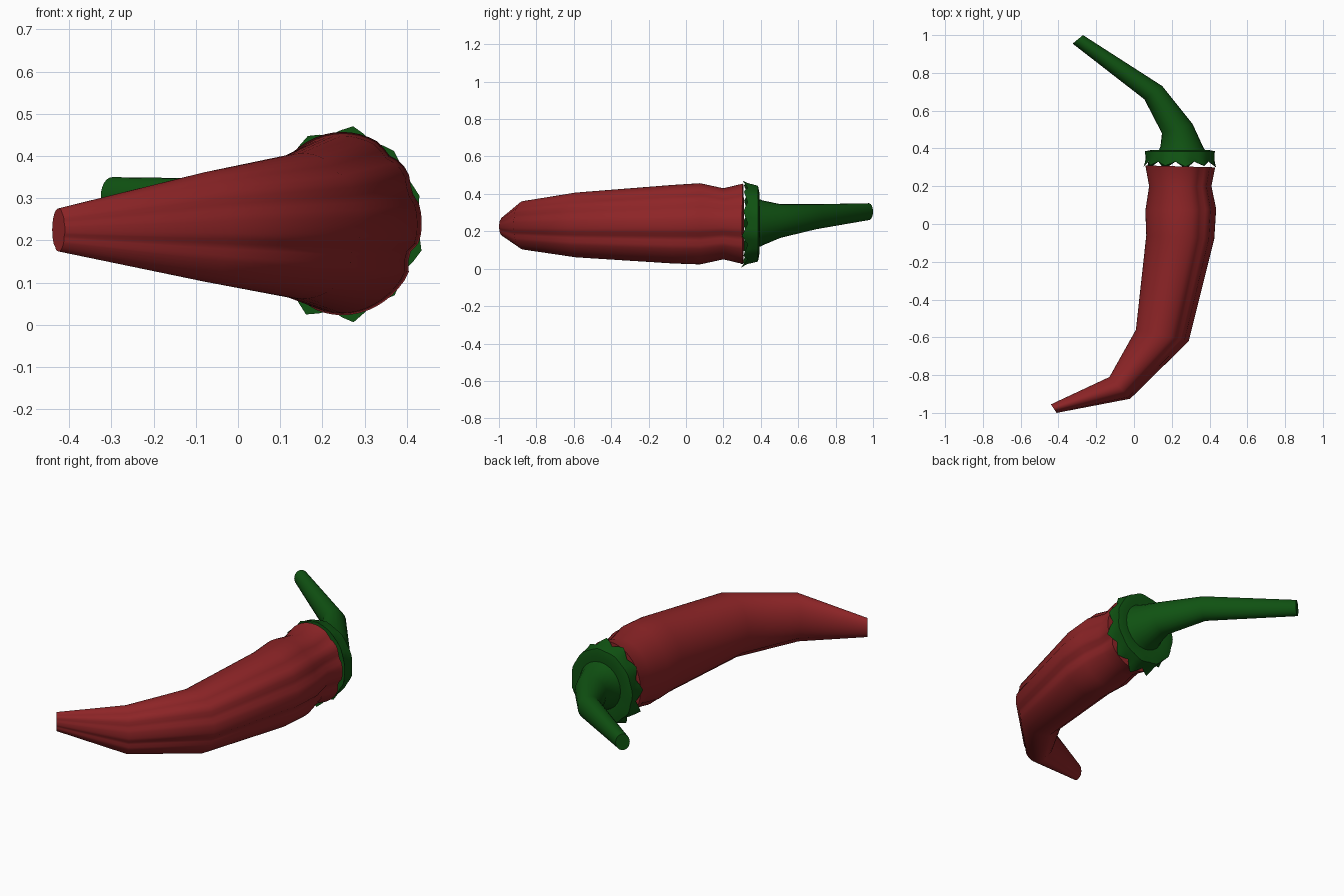
import bpy, bmesh, math, random
from mathutils import Vector

random.seed(4)
cube = bpy.data.objects.get("Cube")
if cube:
    bpy.data.objects.remove(cube, do_unlink=True)


def material(name, color):
    m = bpy.data.materials.new(name)
    m.use_nodes = True
    m.diffuse_color = (*color, 1)
    m.node_tree.nodes["Principled BSDF"].inputs["Base Color"].default_value = (*color, 1)
    return m


red = material("pepper red", (0.27, 0.018, 0.02))
green = material("stem green", (0.005, 0.085, 0.006))


def loft(name, rings, mat, sides, shape=lambda a, i: (1, 0), angle=40):
    """Skin elliptical rings: (left x, left y, right x, right y, centre z, half height)."""
    bm = bmesh.new()
    loops = []
    for i, (lx, ly, rx, ry, z, h) in enumerate(rings):
        left, right = Vector((lx, ly, z)), Vector((rx, ry, z))
        mid, across = (left + right) / 2, (right - left) / 2
        loop = []
        for k in range(sides):
            a = math.tau * k / sides
            scale, push = shape(a, i)
            p = mid + (across * math.cos(a) + Vector((0, 0, h * math.sin(a)))) * scale
            loop.append(bm.verts.new(p + Vector((0, push, 0))))
        loops.append(loop)
    for a, b in zip(loops, loops[1:]):
        for k in range(sides):
            n = (k + 1) % sides
            bm.faces.new((a[k], a[n], b[n], b[k]))
    bm.faces.new(loops[0])
    bm.faces.new(loops[-1])
    bmesh.ops.recalc_face_normals(bm, faces=bm.faces)
    mesh = bpy.data.meshes.new(name)
    bm.to_mesh(mesh)
    bm.free()
    mesh.materials.append(mat)
    obj = bpy.data.objects.new(name, mesh)
    bpy.context.collection.objects.link(obj)
    bpy.ops.object.select_all(action="DESELECT")
    obj.select_set(True)
    bpy.context.view_layer.objects.active = obj
    bpy.ops.object.shade_smooth_by_angle(angle=math.radians(angle))
    return obj


# Pepper body with lengthwise grooves: direction in degrees, depth
GROOVES = [(52, 0.05), (22, 0.06), (-22, 0.1), (-125, 0.06)]


def grooved(a, i):
    dent = 0
    for deg, depth in GROOVES:
        off = math.remainder(a - math.radians(deg), math.tau)
        dent += depth * math.exp(-(off / 0.12) ** 2)
    return 1 - dent, 0


loft("pepper_body", [
    (0.06, 0.31, 0.43, 0.30, 0.24, 0.215),
    (0.08, 0.20, 0.41, 0.20, 0.24, 0.19),
    (0.06, 0.07, 0.435, 0.08, 0.24, 0.217),
    (0.065, -0.06, 0.425, -0.08, 0.238, 0.21),
    (0.01, -0.56, 0.29, -0.62, 0.234, 0.173),
    (-0.13, -0.81, -0.02, -0.925, 0.232, 0.13),
    (-0.44, -0.955, -0.41, -1.0, 0.225, 0.051),
], red, 56, grooved)

# Leafy cap: the outer rim is cut into pointed teeth
TEETH = 11
lengths = [random.uniform(0.5, 1.2) for _ in range(TEETH)]


def toothed(a, i):
    turn = a / math.tau * TEETH
    tooth = (1 - abs(2 * (turn % 1) - 1)) * lengths[int(turn) % TEETH]
    flare = (0.13, 0.04, 0.03, 0.04, 0.02, 0)[i]
    reach = (0.035, 0.012, 0, 0, 0, 0)[i]
    return 1 + flare * (tooth - 0.4), -reach * tooth


def cap_ring(y, rx, rz):
    return (0.245 - rx, y, 0.245 + rx, y, 0.242, rz)


loft("leafy_cap", [
    cap_ring(0.33, 0.186, 0.22),
    cap_ring(0.34, 0.183, 0.214),
    cap_ring(0.36, 0.182, 0.208),
    cap_ring(0.385, 0.185, 0.2),
    cap_ring(0.392, 0.15, 0.165),
    cap_ring(0.385, 0.11, 0.12),
], green, TEETH * 4, toothed, 30)

# Curved stem
loft("stem", [
    (0.125, 0.375, 0.385, 0.375, 0.243, 0.135),
    (0.14, 0.41, 0.365, 0.41, 0.245, 0.12),
    (0.148, 0.48, 0.31, 0.53, 0.255, 0.09),
    (0.055, 0.66, 0.15, 0.73, 0.278, 0.067),
    (-0.325, 0.955, -0.27, 1.0, 0.305, 0.045),
], green, 24)
